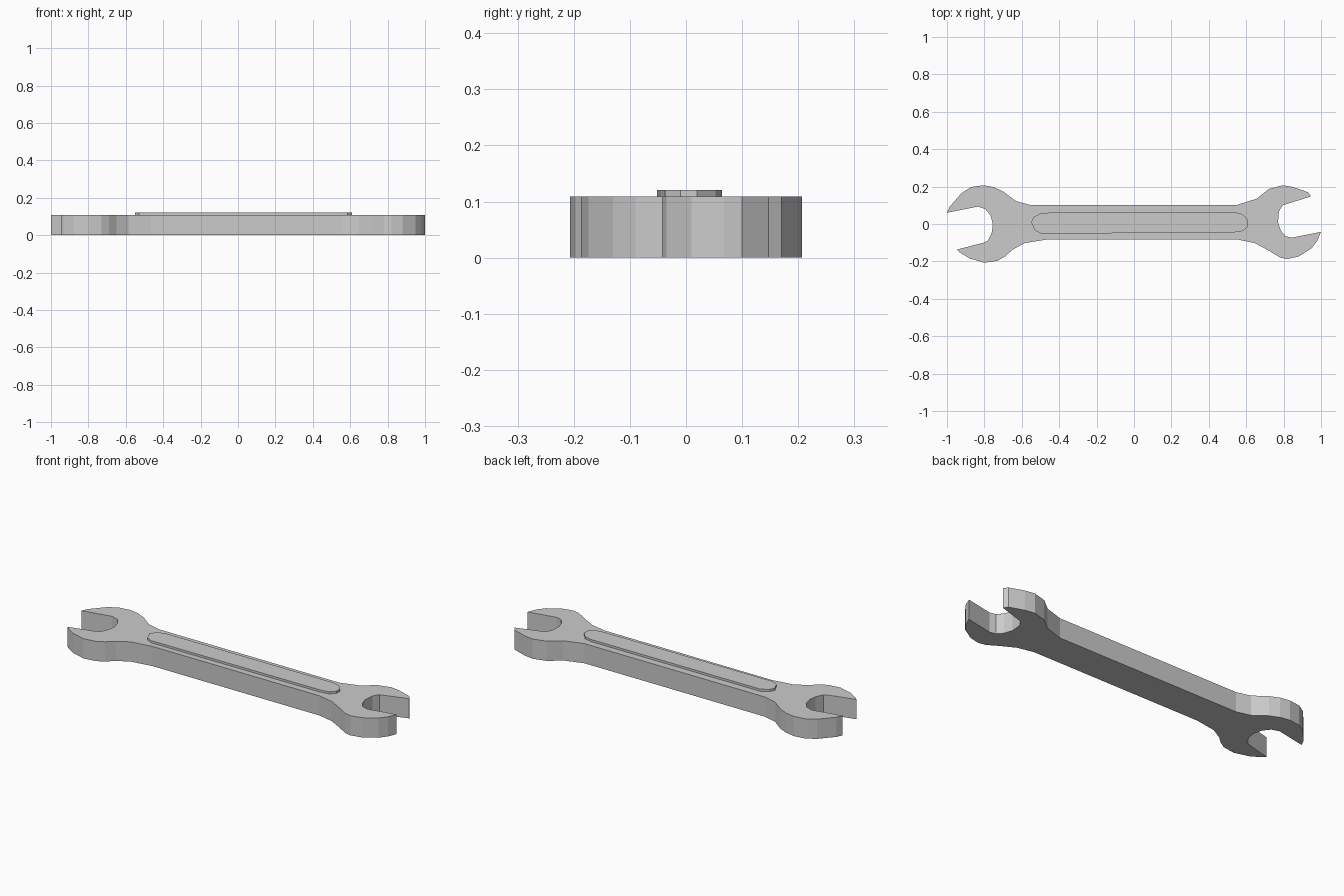
import bpy
import bmesh


def plate(name, outline, z0, z1):
    """Extrude a flat outline from z0 to z1 as a flat-shaded solid."""
    bm = bmesh.new()
    face = bm.faces.new([bm.verts.new((x, y, z0)) for x, y in outline])
    ext = bmesh.ops.extrude_face_region(bm, geom=[face], use_keep_orig=True)
    top = [v for v in ext["geom"] if isinstance(v, bmesh.types.BMVert)]
    bmesh.ops.translate(bm, verts=top, vec=(0, 0, z1 - z0))
    bmesh.ops.recalc_face_normals(bm, faces=bm.faces)
    mesh = bpy.data.meshes.new(name)
    bm.to_mesh(mesh)
    bm.free()
    obj = bpy.data.objects.new(name, mesh)
    bpy.context.collection.objects.link(obj)
    return obj


# Left head: outer upper edge, then later its lower edge and open jaw
left_upper = [(-1.0, 0.06), (-0.985, 0.093), (-0.92, 0.167), (-0.87, 0.198),
              (-0.805, 0.207), (-0.75, 0.197), (-0.70, 0.174), (-0.63, 0.122),
              (-0.555, 0.102)]
left_lower = [(-0.465, -0.083), (-0.585, -0.102), (-0.65, -0.138),
              (-0.69, -0.174), (-0.73, -0.197), (-0.80, -0.207),
              (-0.88, -0.184), (-0.93, -0.153), (-0.947, -0.137)]
left_jaw = [(-0.805, -0.10), (-0.78, -0.088), (-0.76, -0.045), (-0.755, 0.0),
            (-0.767, 0.045), (-0.795, 0.08), (-0.835, 0.093)]

# Right head: upper edge, open jaw, lower edge
right_upper = [(0.55, 0.102), (0.655, 0.135), (0.72, 0.187), (0.795, 0.207),
               (0.85, 0.198), (0.93, 0.170), (0.945, 0.147)]
right_jaw = [(0.795, 0.10), (0.775, 0.068), (0.77, 0.01), (0.785, -0.035),
             (0.81, -0.065), (0.845, -0.073)]
right_lower = [(1.0, -0.042), (0.98, -0.09), (0.95, -0.13), (0.88, -0.174),
               (0.82, -0.187), (0.78, -0.179), (0.725, -0.145),
               (0.645, -0.102), (0.555, -0.083)]

plate("wrench_body",
      left_upper + right_upper + right_jaw + right_lower + left_lower + left_jaw,
      0.0, 0.109)

# Raised panel along the handle
panel = [(-0.55, 0.01), (-0.535, 0.038), (-0.495, 0.06), (0.535, 0.064),
         (0.58, 0.053), (0.61, 0.02), (0.61, -0.01), (0.585, -0.037),
         (0.535, -0.045), (-0.495, -0.052), (-0.53, -0.034)]
plate("handle_panel", panel, 0.10, 0.121)
